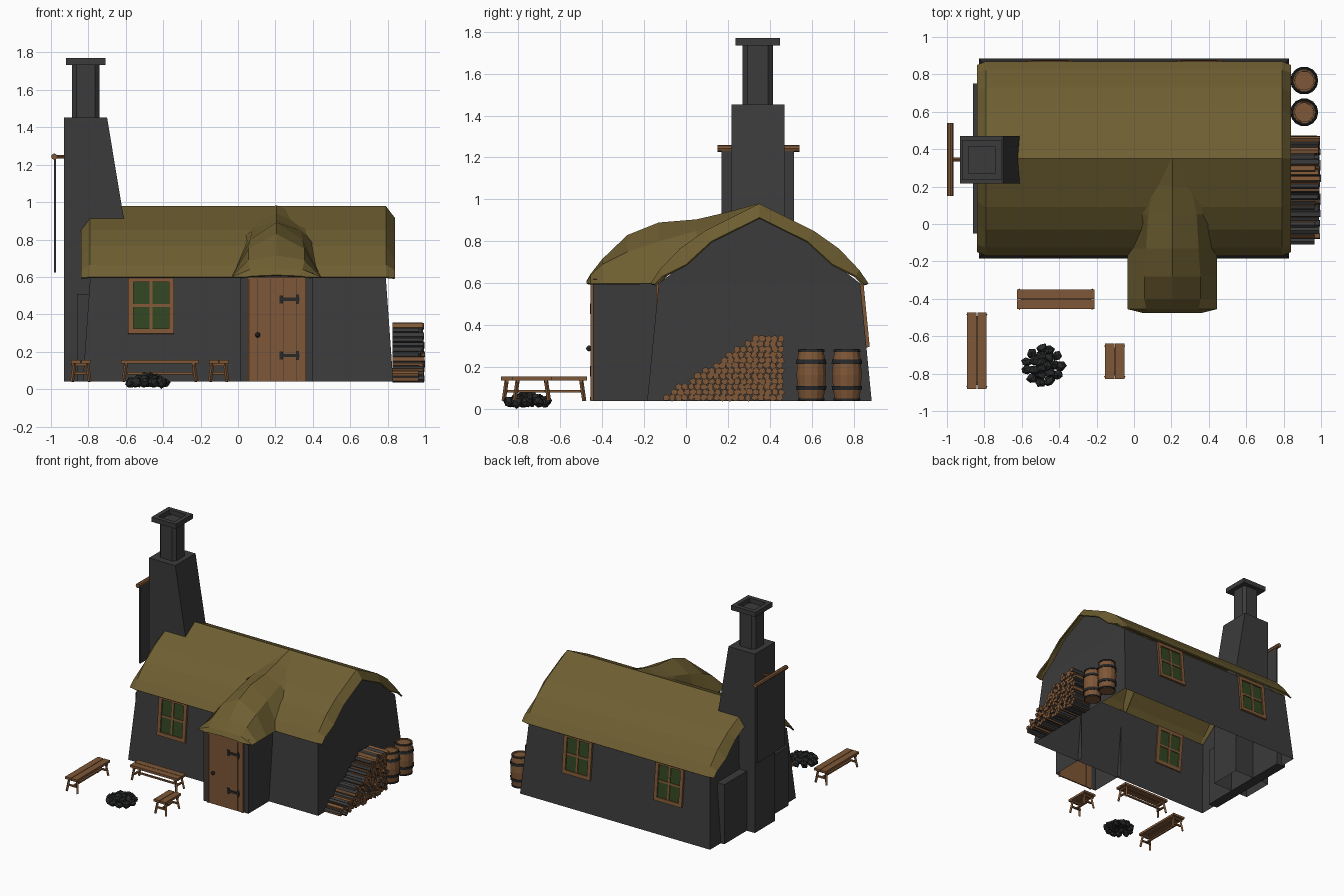
import bpy, bmesh, math, random
from mathutils import Vector, Matrix

if "Cube" in bpy.data.objects:
    bpy.data.objects.remove(bpy.data.objects["Cube"])

random.seed(4)

def material(name, r, g, b):
    m = bpy.data.materials.new(name)
    m.diffuse_color = (r, g, b, 1)
    m.use_nodes = True
    m.node_tree.nodes["Principled BSDF"].inputs["Base Color"].default_value = m.diffuse_color
    return m

STONE = material("charcoal wall", .043, .043, .043)
THATCH = material("olive thatch", .155, .113, .031)
WOOD = material("brown wood", .21, .095, .038)
GLASS = material("green glass", .03, .06, .015)
IRON = material("black iron", .02, .021, .022)
I = Matrix.Identity(4)

def finish(name, bm, *mats):
    bmesh.ops.recalc_face_normals(bm, faces=bm.faces)
    me = bpy.data.meshes.new(name)
    bm.to_mesh(me)
    bm.free()
    for m in mats:
        me.materials.append(m)
    ob = bpy.data.objects.new(name, me)
    bpy.context.collection.objects.link(ob)
    return ob

def add_box(bm, lo, hi, M=I):
    lo, hi = Vector(lo), Vector(hi)
    S = Matrix.Diagonal((*(hi - lo), 1))
    bmesh.ops.create_cube(bm, size=1, matrix=M @ Matrix.Translation((lo + hi) / 2) @ S)

def boxes(name, items, mat, M=I):
    bm = bmesh.new()
    for lo, hi in items:
        add_box(bm, lo, hi, M)
    return finish(name, bm, mat)

def add_beam(bm, p, q, t, M=I):
    p, q = Vector(p), Vector(q)
    d = q - p
    R = Matrix.Translation((p + q) / 2) @ d.to_track_quat('Z', 'Y').to_matrix().to_4x4()
    add_box(bm, (-t / 2, -t / 2, -d.length / 2), (t / 2, t / 2, d.length / 2), M @ R)

def loft(name, sections, mat, closed=False, caps=(False, False)):
    """Skin rows of points that all have the same length."""
    bm = bmesh.new()
    rows = [[bm.verts.new(p) for p in s] for s in sections]
    n = len(rows[0])
    for a, b in zip(rows, rows[1:]):
        for i in range(n if closed else n - 1):
            j = (i + 1) % n
            bm.faces.new((a[i], a[j], b[j], b[i]))
    if caps[0]:
        bm.faces.new(rows[0])
    if caps[1]:
        bm.faces.new(rows[-1])
    return finish(name, bm, mat)

def rect(x0, x1, y0, y1, z):
    return [(x0, y0, z), (x1, y0, z), (x1, y1, z), (x0, y1, z)]

def thicken(ob, t):
    m = ob.modifiers.new("thickness", 'SOLIDIFY')
    m.thickness, m.offset = t, -1

CY = .35                                   # y of the ridge
def mirrored(half):                        # half profile: (offset, z) from eave to ridge
    return [(CY - o, z) for o, z in half] + [(CY + o, z) for o, z in half[-2::-1]]

# House walls, leaning inward, open below
loft("house_walls", [rect(-.83, .83, CY - .535, CY + .535, .04),
                     rect(-.79, .79, CY - .48, CY + .48, .6)], STONE, True)
gable = mirrored([(.48, .6), (.35, .70), (.23, .815), (0, .92)])
for side, x in (("left", -.79), ("right", .79)):
    bm = bmesh.new()
    bm.faces.new([bm.verts.new((x, y, z)) for y, z in gable])
    finish(side + "_gable", bm, STONE)

# Main roof with drooping ends
main = mirrored([(.52, .6), (.475, .665), (.38, .765), (.26, .85), (0, .98)])
end = mirrored([(.50, .595), (.46, .635), (.35, .69), (.23, .80), (0, .914)])
roof = loft("main_roof", [[(x, y, z) for y, z in p] for x, p in
            ((-.84, end), (-.79, main), (.79, main), (.84, end))], THATCH)
thicken(roof, .01)

# Porch walls and hipped porch roof flowing into the main roof
PX = .205
loft("porch_walls", [[(.01, -.14, z), (.01, -.443, z), (.40, -.443, z), (.40, -.14, z)]
                     for z in (.04, .62)], STONE)
rows = []
for y, half in ((-.475, [(.16, .6), (.13, .605), (0, .61)]),
                (-.455, [(.24, .6), (.14, .64), (0, .645)]),
                (-.40, [(.24, .6), (.15, .69), (0, .715)]),
                (-.28, [(.24, .6), (.15, .75), (0, .83)]),
                (-.13, [(.24, .6), (.14, .80), (0, .89)]),
                (.05, [(.21, .78), (.13, .85), (0, .905)]),
                (.20, [(.20, .87), (.10, .895), (0, .94)]),
                (.35, [(.12, .96), (.06, .97), (0, .982)])):
    rows.append([(PX - o, y, z) for o, z in half] + [(PX + o, y, z) for o, z in half[-2::-1]])
thicken(loft("porch_roof", rows, THATCH), .008)

# Chimney
Y0, Y1 = .217, .47
loft("chimney_base", [rect(-.93, -.61, Y0, Y1, .04), rect(-.93, -.61, Y0, Y1, .91),
                      rect(-.93, -.70, Y0, Y1, 1.452)], STONE, True, (False, True))
boxes("hearth_block", [((-.86, -.05, .04), (-.78, .75, .51))], STONE)
cx, cy = -.814, .342
def chamfered(r, c, z):
    pts = [(-r, -c), (-c, -r), (c, -r), (r, -c), (r, c), (c, r), (-c, r), (-r, c)]
    return [(cx + a, cy + b, z) for a, b in pts]
loft("chimney_stack", [chamfered(.073, .05, 1.45), chamfered(.073, .05, 1.74)], STONE, True)
def square(r, z):
    return rect(cx - r, cx + r, cy - r, cy + r, z)
loft("chimney_cap", [square(.06, 1.733), square(.106, 1.733), square(.106, 1.77),
                     square(.072, 1.77), square(.072, 1.735)], STONE, True, (False, True))

# Hanging cloth on its pole beside the chimney
boxes("hanging_cloth", [((-.985, .17, .625), (-.972, .515, 1.235))], STONE)
bm = bmesh.new()
for p, q, r in (((-.982, .15, 1.243), (-.982, .54, 1.243), .017),
                ((-.982, .345, 1.243), (-.92, .345, 1.243), .010)):
    d = Vector(q) - Vector(p)
    M = Matrix.Translation((Vector(p) + Vector(q)) / 2) @ d.to_track_quat('Z', 'Y').to_matrix().to_4x4()
    bmesh.ops.create_cone(bm, cap_ends=True, segments=8, radius1=r, radius2=r, depth=d.length, matrix=M)
finish("cloth_pole", bm, WOOD)

# Windows, tilted with the walls
W, H, F = .123, .153, .028
tilt = Matrix.Rotation(-math.atan(.055 / .56), 4, 'X')
for name, x, y, turn in (("front_window", -.465, -.145, 0),
                         ("back_right_window", .35, .845, math.pi),
                         ("back_left_window", -.45, .845, math.pi)):
    M = Matrix.Translation((x, y, .447)) @ Matrix.Rotation(turn, 4, 'Z') @ tilt
    boxes(name + "_glass", [((-W + .01, -.005, -H + .01), (W - .01, .004, H - .01))], GLASS, M)
    a, b = -.016, .01
    boxes(name + "_frame", [((-W, a, -H), (-W + F, b, H)), ((W - F, a, -H), (W, b, H)),
                            ((-W, a, -H), (W, b, -H + F)), ((-W, a, H - F), (W, b, H)),
                            ((-.008, a + .005, -H), (.008, b, H)),
                            ((-W, a + .005, -.008), (W, b, .008))], WOOD, M)

# Door: frame, planks, hinges, knob
boxes("door_frame", [((.048, -.456, .04), (.06, -.44, .6)), ((.345, -.456, .04), (.363, -.44, .6)),
                     ((.048, -.456, .585), (.363, -.44, .6))], WOOD)
cuts = [.06, .102, .172, .242, .312, .345]
boxes("door_planks", [((a + .001, -.45, .04), (b - .001, -.44, .588)) for a, b in zip(cuts, cuts[1:])], WOOD)
hinges = []
for z in (.48, .18):
    hinges += [((.235, -.457, z - .009), (.33, -.449, z + .009)),
               ((.31, -.457, z - .025), (.325, -.449, z + .025)),
               ((.222, -.457, z - .022), (.24, -.449, z + .022))]
boxes("door_hinges", hinges, IRON)
bm = bmesh.new()
bmesh.ops.create_icosphere(bm, subdivisions=2, radius=.014, matrix=Matrix.Translation((.105, -.462, .29)))
finish("door_knob", bm, IRON)

# Benches and stool: two planks on splayed legs with rails
def bench(name, x, y, length, turn):
    M = Matrix.Translation((x, y, 0)) @ Matrix.Rotation(turn, 4, 'Z')
    h = length / 2
    bm = bmesh.new()
    for s in (-1, 1):
        add_box(bm, (-h, min(s * .002, s * .052), .138), (h, max(s * .002, s * .052), .156), M)
        e = s * (h - .028)
        for t in (-1, 1):
            add_beam(bm, (e, t * .033, .142), (e + s * .015, t * .047, .04), .014, M)
        add_beam(bm, (e, -.04, .085), (e, .04, .085), .012, M)
        add_beam(bm, (e, -.05, .132), (e, .05, .132), .014, M)
    add_beam(bm, (-h + .028, 0, .085), (h - .028, 0, .085), .012, M)
    finish(name, bm, WOOD)

bench("front_bench", -.418, -.402, .416, 0)
bench("left_bench", -.84, -.677, .41, math.pi / 2)
bench("stool", -.103, -.735, .19, math.pi / 2)

# Fire pit: heap of dark stones
bm = bmesh.new()
for count, ring, z in ((11, .09, .035), (7, .052, .05), (3, .02, .062)):
    for k in range(count):
        a = math.tau * k / count + random.uniform(-.1, .1)
        M = (Matrix.Translation((-.485 + ring * math.cos(a), -.757 + ring * math.sin(a), z))
             @ Matrix.Rotation(random.uniform(0, 6), 4, (1, .5, .3)) @ Matrix.Diagonal((1, .85, .8, 1)))
        new = bmesh.ops.create_icosphere(bm, subdivisions=1, radius=.034, matrix=M)
        for v in new["verts"]:
            v.co += Vector([random.uniform(-.004, .004) for _ in range(3)])
            v.co.z = max(v.co.z, 0)
finish("fire_pit_stones", bm, IRON)

# Log pile: irregular five-sided logs, stepped up toward the back
bm = bmesh.new()
for i in range(19):
    y = -.095 + .03 * i
    top = .05 + .285 * min(1, max(0, (y + .12) / .44)) ** 1.15
    for j in range(int((min(top, .325) - .04) / .0255) + 1):
        c = Vector((0, y + .008 * (j % 2), .056 + .0255 * j))
        x1, a0 = random.uniform(.965, 1.0), random.uniform(0, 6)
        ring = []
        for k in range(5):
            a, r = a0 + math.tau * k / 5, random.uniform(.014, .021)
            ring.append(c + Vector((0, r * math.cos(a), r * math.sin(a))))
        ends = [[bm.verts.new((x, p.y, p.z)) for p in ring] for x in (.825, x1)]
        for e in ends:
            bm.faces.new(e)
        for k in range(5):
            n = (k + 1) % 5
            f = bm.faces.new((ends[0][k], ends[0][n], ends[1][n], ends[1][k]))
            f.material_index = 1 if k < 3 else 0      # bark on three sides
finish("log_pile", bm, WOOD, STONE)

# Barrels with iron hoops
def ring(x, y, r, z, n=14):
    return [(x + r * math.cos(math.tau * k / n), y + r * math.sin(math.tau * k / n), z) for k in range(n)]
for name, x, y in (("front_barrel", .91, .597), ("back_barrel", .91, .767)):
    prof = [(.058, .04), (.067, .09), (.072, .163), (.067, .24), (.058, .287), (.051, .287), (.050, .278)]
    loft(name, [ring(x, y, r, z) for r, z in prof], WOOD, True, (True, True))
    for k, (r0, z0, r1, z1) in enumerate(((.069, .092, .072, .112), (.072, .216, .069, .236),
                                          (.062, .042, .063, .052), (.063, .274, .062, .284))):
        loft(f"{name}_hoop_{k}", [ring(x, y, r, z) for r, z in
             ((r0 - .012, z0), (r0 + .003, z0), (r1 + .003, z1), (r1 - .012, z1))], IRON, True)
